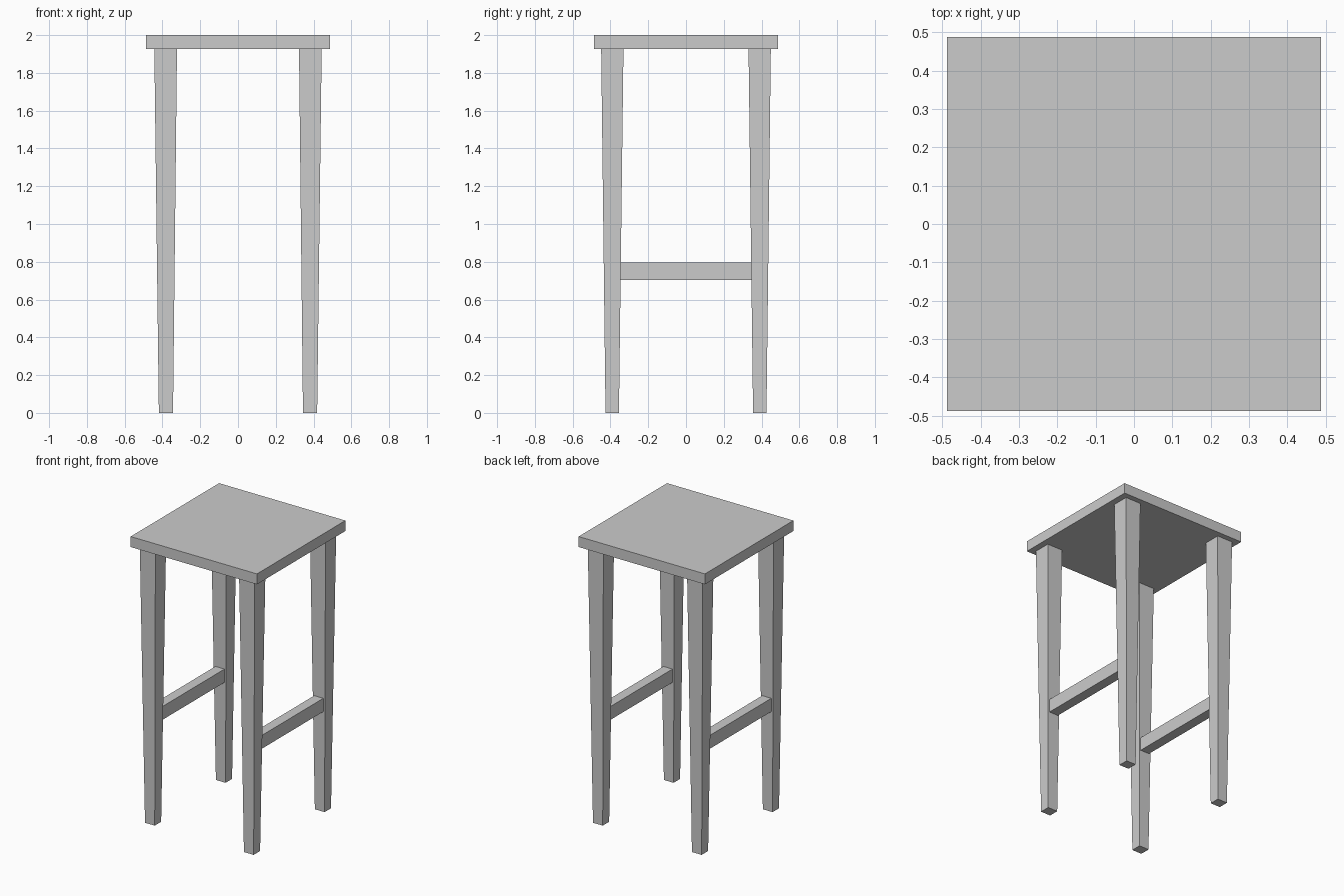
import bpy
import bmesh

if "Cube" in bpy.data.objects:
    bpy.data.objects.remove(bpy.data.objects["Cube"])


def tapered_box(name, bottom, top):
    """Box between two level rectangles, each (x0, x1, y0, y1, z)."""
    bm = bmesh.new()
    bmesh.ops.create_cube(bm, size=1)
    for v in bm.verts:
        x0, x1, y0, y1, z = top if v.co.z > 0 else bottom
        v.co = (x1 if v.co.x > 0 else x0, y1 if v.co.y > 0 else y0, z)
    mesh = bpy.data.meshes.new(name)
    bm.to_mesh(mesh)
    bm.free()
    obj = bpy.data.objects.new(name, mesh)
    bpy.context.collection.objects.link(obj)
    return obj


def span(sign, inner, outer):
    """Ordered interval on the chosen side of the centre."""
    return tuple(sorted((sign * inner, sign * outer)))


SEAT_BOTTOM = 1.927

# Seat slab
S = 0.487
tapered_box("seat", (-S, S, -S, S, SEAT_BOTTOM), (-S, S, -S, S, 2.0))

for sx, side in ((-1, "left"), (1, "right")):
    # Legs, narrowing towards the floor
    for sy, end in ((-1, "front"), (1, "back")):
        foot = span(sx, 0.344, 0.419) + span(sy, 0.355, 0.426) + (0.0,)
        head = span(sx, 0.323, 0.443) + span(sy, 0.331, 0.449) + (SEAT_BOTTOM,)
        tapered_box(f"{end}_{side}_leg", foot, head)

    # Side stretcher running front to back between the legs
    rail = span(sx, 0.346, 0.416) + (-0.349, 0.349)
    tapered_box(f"{side}_stretcher", rail + (0.703,), rail + (0.796,))
